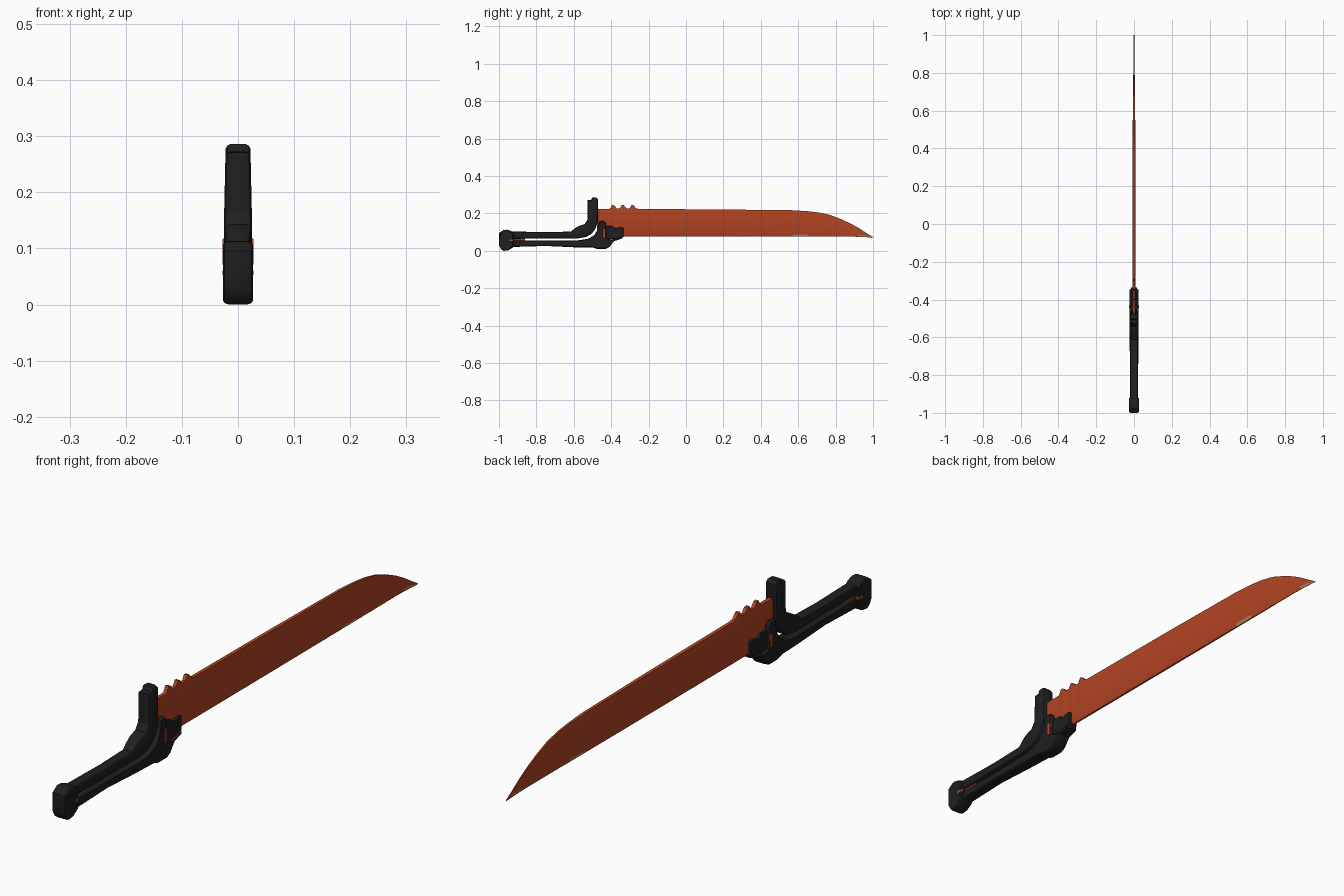
import bpy, bmesh
from mathutils import Vector

if "Cube" in bpy.data.objects:
    bpy.data.objects.remove(bpy.data.objects["Cube"])


def material(name, color):
    m = bpy.data.materials.new(name)
    m.diffuse_color = (*color, 1)
    m.use_nodes = True
    m.node_tree.nodes["Principled BSDF"].inputs["Base Color"].default_value = m.diffuse_color
    return m


BLACK = material("black grip", (0.014, 0.014, 0.014))
ORANGE = material("burnt orange", (0.45, 0.058, 0.017))
WORN = material("worn beige", (0.40, 0.22, 0.10))


def finish(name, bm, mats):
    bmesh.ops.recalc_face_normals(bm, faces=bm.faces)
    me = bpy.data.meshes.new(name)
    bm.to_mesh(me)
    bm.free()
    for m in mats:
        me.materials.append(m)
    ob = bpy.data.objects.new(name, me)
    bpy.context.collection.objects.link(ob)
    return ob


def inset(pts, d):
    """Mitred inward offset of a closed (y, z) outline."""
    n = len(pts)
    p = [Vector(q) for q in pts]
    area = sum(p[i].x * p[(i + 1) % n].y - p[(i + 1) % n].x * p[i].y for i in range(n))
    s = 1 if area > 0 else -1
    out = []
    for i in range(n):
        a = (p[i] - p[i - 1]).normalized()
        b = (p[(i + 1) % n] - p[i]).normalized()
        na, nb = Vector((-a.y, a.x)) * s, Vector((-b.y, b.x)) * s
        m = (na + nb).normalized()
        out.append(p[i] + m * d / max(0.6, m.dot(na)))
    return out


def slab(name, outline, half, rnd, mat, width=lambda y, z: 1):
    """Side outline extruded across x with rounded long edges."""
    bm = bmesh.new()
    side = [(half, rnd), (half * 0.88, rnd * 0.35), (half * 0.6, 0)]
    levels = [(-x, d) for x, d in side] + [(x, d) for x, d in reversed(side)]
    rings = [[bm.verts.new((x * width(q.x, q.y), q.x, q.y)) for q in inset(outline, d)]
             for x, d in levels]
    n = len(outline)
    for r, s in zip(rings, rings[1:]):
        for i in range(n):
            bm.faces.new((r[i], r[(i + 1) % n], s[(i + 1) % n], s[i]))
    bm.faces.new(rings[0])
    bm.faces.new(rings[-1])
    return finish(name, bm, [mat])


# Blade: top height at stations along y, with three saw teeth near the guard
stations = [(-0.475, .225), (-.41, .225)]
for y in (-.392, -.34, -.288):
    stations += [(y - .013, .228), (y - .003, .246), (y + .007, .244), (y + .022, .227)]
stations += [(-.25, .224), (.2, .221), (.57, .217), (.65, .212), (.71, .205), (.77, .192),
             (.83, .169), (.88, .146), (.92, .124), (.96, .098), (1, .0735)]
bm = bmesh.new()
rings = []
for y, top in stations:
    bottom = .076 if y < .9 else .076 - .05 * (y - .9)
    t = .0085 if y < .4 else .0085 - .007 * (y - .4) / .6
    h = top - bottom
    rows = [(t * .75, top), (t, top - min(.012, h * .2)), (t, bottom + min(.012, h * .4)),
            (t * .4, bottom)]
    rings.append([bm.verts.new((x, y, z)) for x, z in rows]
                 + [bm.verts.new((-x, y, z)) for x, z in reversed(rows)])
for r, s in zip(rings, rings[1:]):
    for i in range(8):
        f = bm.faces.new((r[i], r[(i + 1) % 8], s[(i + 1) % 8], s[i]))
        y = f.calc_center_median().y
        # worn paint on the cutting edge
        if i in (2, 3, 4) and (.57 < y < .65 or y > .92):
            f.material_index = 1
bm.faces.new(rings[0])
bm.faces.new(rings[-1])
finish("blade", bm, [ORANGE, WORN])


# Grip is slimmer than the guard; the upright narrows towards its top
def taper(y, z):
    if z > .15:
        return 1 - .12 * (z - .15) / .135
    return .8 if y < -.62 else min(1, .8 + .2 * (y + .62) / .06)


slab("upper_grip_and_thumb_guard",
     [(-.95, .064), (-.75, .066), (-.58, .066), (-.535, .074), (-.503, .092), (-.485, .118),
      (-.472, .15), (-.47, .275), (-.48, .286), (-.502, .286), (-.507, .273), (-.527, .271),
      (-.527, .165), (-.542, .143), (-.575, .132), (-.597, .118), (-.615, .103),
      (-.75, .1), (-.95, .104)], .025, .009, BLACK, taper)

slab("lower_grip_and_finger_guard",
     [(-.95, .056), (-.75, .056), (-.58, .056), (-.525, .064), (-.492, .082), (-.473, .112),
      (-.464, .158), (-.44, .16), (-.428, .148), (-.425, .07), (-.4, .06), (-.345, .075),
      (-.345, .064), (-.385, .052), (-.41, .02), (-.43, .01), (-.475, .01), (-.5, .018),
      (-.6, .019), (-.75, .026), (-.95, .02)], .025, .004, BLACK, taper)

slab("pommel",
     [(-1, .03), (-1, .095), (-.975, .112), (-.955, .113), (-.935, .106), (-.92, .096),
      (-.92, .022), (-.935, .012), (-.95, .003), (-.975, 0), (-.988, .008)],
     .027, .007, BLACK)

slab("blade_collar",
     [(-.45, .063), (-.345, .063), (-.335, .075), (-.335, .122), (-.345, .127), (-.38, .121),
      (-.395, .132), (-.45, .132)], .017, .003, BLACK)

# Exposed tang and inlays
slab("tang_end", [(-.93, .053), (-.93, .068), (-.86, .067), (-.86, .054)], .012, .001, ORANGE)
slab("pommel_inlay", [(-.945, .052), (-.945, .062), (-.921, .062), (-.921, .052)],
     .0275, .001, ORANGE)
slab("guard_inlay", [(-.446, .07), (-.446, .118), (-.432, .118), (-.432, .07)],
     .0275, .001, ORANGE)

for ob in bpy.data.objects:
    ob.select_set(True)
    bpy.context.view_layer.objects.active = ob
bpy.ops.object.shade_smooth_by_angle(angle=0.5)
